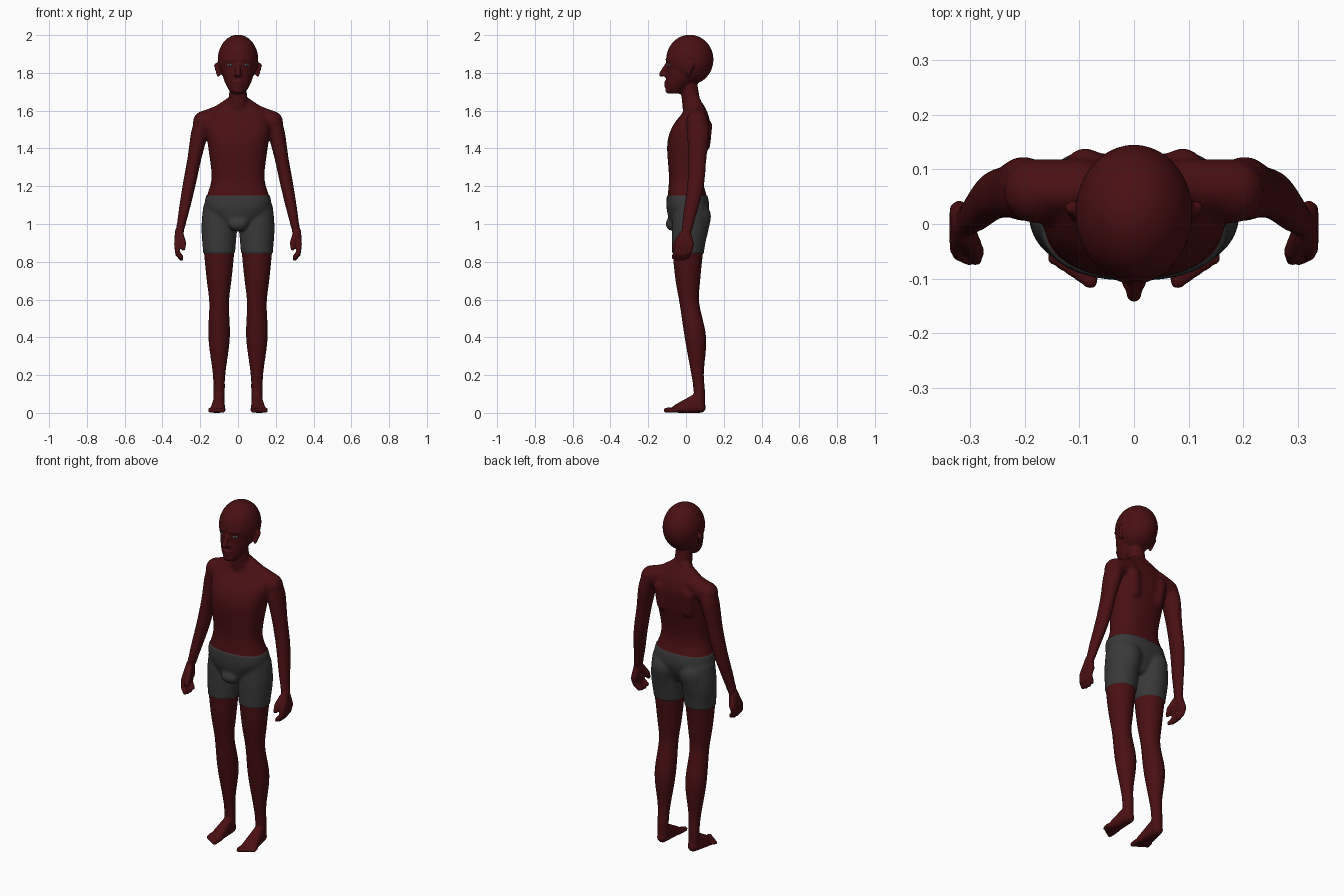
import bpy, bmesh, math
from mathutils import Vector, Matrix
from mathutils.bvhtree import BVHTree

default = bpy.data.objects.get("Cube")
if default:
    bpy.data.objects.remove(default)


def material(name, red, green, blue):
    mat = bpy.data.materials.new(name)
    mat.use_nodes = True
    colour = (red, green, blue, 1)
    mat.diffuse_color = colour
    mat.node_tree.nodes["Principled BSDF"].inputs["Base Color"].default_value = colour
    return mat


skin = material("deep red skin", .068, .005, .006)
cloth = material("charcoal cloth", .04, .04, .04)
eye_grey = material("eye grey", .11, .12, .13)
eye_dark = material("eye dark", .01, .01, .01)


def smooth_rows(rows, steps=4):
    """Catmull-Rom interpolation between cross-section rows."""
    rows = [Vector(row) for row in rows]
    padded = [rows[0]] + rows + [rows[-1]]
    result = []
    for before, start, end, after in zip(padded, padded[1:], padded[2:], padded[3:]):
        leave, arrive = (end - before) / 2, (after - start) / 2
        for step in range(steps):
            t = step / steps
            ease = t * t * (3 - 2 * t)
            blend = start * (1 - ease) + end * ease
            result.append(blend + leave * (t * (1 - t) ** 2) - arrive * (t * t * (1 - t)))
    return result + [rows[-1]]


def loft(bm, rows, x=0, lean=0, power=2, sides=32):
    """Closed upright loft; each row is height, centre y, half width, half depth."""
    rings = []
    for z, y, width, depth in smooth_rows(rows):
        ring = []
        for side in range(sides):
            angle = math.tau * side / sides
            across, along = math.cos(angle), math.sin(angle)
            across = math.copysign(abs(across) ** (2 / power), across)
            along = math.copysign(abs(along) ** (2 / power), along)
            ring.append(bm.verts.new((x + lean * z + width * across, y + depth * along, z)))
        rings.append(ring)
    for low, high in zip(rings, rings[1:]):
        for side in range(sides):
            after = (side + 1) % sides
            bm.faces.new((low[side], low[after], high[after], high[side]))
    bm.faces.new(rings[0])
    bm.faces.new(rings[-1])


# Points of a unit ball, shared by every rounded solid
ball = bmesh.new()
bmesh.ops.create_icosphere(ball, subdivisions=3, radius=1)
ball_points = [v.co.copy() for v in ball.verts]
ball.free()


def hull(bm, *balls):
    """Rounded solid stretched around balls; each ball is x, y, z, radius."""
    verts = [bm.verts.new(Vector((x, y, z)) + point * radius)
             for x, y, z, radius in balls for point in ball_points]
    bmesh.ops.convex_hull(bm, input=verts)


def limb(bm, *balls):
    """Chain of rounded segments."""
    for start, end in zip(balls, balls[1:]):
        hull(bm, start, end)


bm = bmesh.new()

# Left leg and buttock
leg = [(.04, .07, .03), (.12, .07, .03), (.22, .06, .036), (.4, .05, .058), (.58, .018, .053),
       (.7, .01, .066), (.84, .01, .08), (.98, .02, .09), (1.1, .02, .08)]
loft(bm, [(z, y, radius, radius) for z, y, radius in leg], x=.1)
hull(bm, (.09, .06, 1.04, .07), (.1, .04, .95, .07))

# Left foot, with toes that shorten and thin outwards
hull(bm, (.1, .075, .03, .03), (.1, .06, .08, .026), (.09, -.05, .023, .022), (.13, -.04, .018, .018))
for toe in range(5):
    x, thick = .08 + .017 * toe, .014 - .001 * toe
    hull(bm, (x, -.04, .018, thick), (x, -.105 + .01 * toe, thick, thick))

# Left arm, leaning outwards to the wrist
arm = [(.94, 0, .018), (1.05, .02, .028), (1.2, .05, .035), (1.35, .06, .038),
       (1.5, .065, .046), (1.58, .06, .03)]
loft(bm, [(z, y, radius, radius * 1.3) for z, y, radius in arm], x=.5, lean=-.2)

# Left shoulder, neck slope and shoulder blade
hull(bm, (.1, .07, 1.57, .05), (.18, .06, 1.54, .06))
limb(bm, (.03, .05, 1.65, .03), (.1, .06, 1.59, .04), (.18, .06, 1.56, .04))
hull(bm, (.09, .1, 1.52, .04), (.08, .09, 1.42, .04))

# Left palm, four curled fingers and thumb
hull(bm, (.31, 0, .96, .024), (.32, -.04, .89, .018), (.32, .025, .89, .018))
for finger in range(4):
    y, drop = .027 - .024 * finger, .01 * math.sin(finger)
    limb(bm, (.324, y, .885, .014), (.32, y - .01, .85 - drop, .013), (.3, y - .02, .825 - drop, .012))
limb(bm, (.306, -.02, .94, .02), (.29, -.05, .9, .016), (.29, -.065, .87, .012))

# Left ear, brow and nostril
hull(bm, (.104, .01, 1.79, .01), (.114, .03, 1.84, .013))
hull(bm, (.02, -.1, 1.87, .009), (.06, -.08, 1.87, .009))
hull(bm, (.01, -.11, 1.79, .012), (.01, -.1, 1.79, .012))

# Mirror the paired parts to the right
copies = bmesh.ops.duplicate(bm, geom=bm.verts[:] + bm.edges[:] + bm.faces[:])["geom"]
copied_verts = [item for item in copies if isinstance(item, bmesh.types.BMVert)]
bmesh.ops.scale(bm, vec=(-1, 1, 1), verts=copied_verts)

# Torso and crotch
loft(bm, [(.97, 0, .04, .07), (1.09, .01, .17, .11), (1.24, 0, .14, .09), (1.42, .01, .16, .11),
          (1.52, .03, .17, .1), (1.6, .05, .13, .06), (1.65, .04, .06, .04)], power=2.4)
hull(bm, (-.015, -.07, 1, .034), (.015, -.07, 1, .034))

# Neck
hull(bm, (0, .03, 1.62, .05), (0, .015, 1.74, .045))

# Cranium and tapering face
cranium = Matrix.LocRotScale(Vector((0, .02, 1.87)), None, Vector((.107, .125, .132)))
bmesh.ops.create_icosphere(bm, subdivisions=5, radius=1, matrix=cranium)
loft(bm, [(1.69, -.06, .03, .03), (1.72, -.05, .055, .055), (1.78, -.02, .08, .085), (1.86, 0, .09, .105)])

# Nose, lips and chin
hull(bm, (0, -.1, 1.845, .011), (0, -.13, 1.793, .014))
for z, reach in ((1.75, .018), (1.732, .014)):
    limb(bm, (-reach, -.1, z, .009), (0, -.106, z, .01), (reach, -.1, z, .009))
hull(bm, (-.01, -.09, 1.71, .02), (.01, -.09, 1.71, .02))

# Drop points left inside the solids, then fuse everything into one skin
bmesh.ops.delete(bm, geom=[v for v in bm.verts if not v.link_faces], context="VERTS")
bmesh.ops.recalc_face_normals(bm, faces=bm.faces[:])
parts = bpy.data.meshes.new("body parts")
bm.to_mesh(parts)
bm.free()
body = bpy.data.objects.new("body", parts)
bpy.context.collection.objects.link(body)
remesh = body.modifiers.new("fuse", "REMESH")
remesh.mode = "VOXEL"
remesh.voxel_size = .006
soften = body.modifiers.new("soften", "SMOOTH")
soften.iterations = 3
bpy.context.view_layer.update()
depsgraph = bpy.context.evaluated_depsgraph_get()
fused = bpy.data.meshes.new_from_object(body.evaluated_get(depsgraph))
body.modifiers.clear()
body.data = fused
bpy.data.meshes.remove(parts)
fused.name = "body"

# Blend the joints of the trunk and limbs, sparing hands, feet and face
bm = bmesh.new()
bm.from_mesh(fused)
trunk = [v for v in bm.verts if .15 < v.co.z < 1.67 and (abs(v.co.x) < .26 or v.co.z > 1)]
for _ in range(14):
    bmesh.ops.smooth_vert(bm, verts=trunk, factor=.5, use_axis_x=True, use_axis_y=True, use_axis_z=True)

# Shorts: cut clean hems, colour by height and lift the cloth slightly
hem, waist = .845, 1.15
for height in (hem, waist):
    bmesh.ops.bisect_plane(bm, geom=bm.verts[:] + bm.edges[:] + bm.faces[:],
                           plane_co=(0, 0, height), plane_no=(0, 0, 1))
for face in bm.faces:
    centre = face.calc_center_median()
    face.material_index = int(hem < centre.z < waist and abs(centre.x) < .22)
    face.smooth = True
bm.normal_update()
lifted = [(v, v.normal.copy()) for v in bm.verts if all(f.material_index for f in v.link_faces)]
for vert, normal in lifted:
    vert.co += normal * .004
face_surface = BVHTree.FromBMesh(bm)
fused.materials.clear()
fused.materials.append(skin)
fused.materials.append(cloth)
bm.to_mesh(fused)
bm.free()

# Eyes: thin lenses set on the face
for side, x in (("left", .045), ("right", -.045)):
    spot, normal, _, _ = face_surface.ray_cast(Vector((x, -1, 1.842)), Vector((0, 1, 0)))
    for part, size, mat in (("eye", (.015, .007, .003), eye_grey), ("iris", (.006, .006, .004), eye_dark)):
        bpy.ops.mesh.primitive_uv_sphere_add(segments=20, ring_count=10, radius=1, location=spot)
        lens = bpy.context.object
        lens.name = side + "_" + part
        lens.scale = size
        lens.rotation_euler = (math.pi / 2, 0, math.atan2(normal.x, -normal.y))
        lens.data.materials.append(mat)
        bpy.ops.object.shade_smooth()
